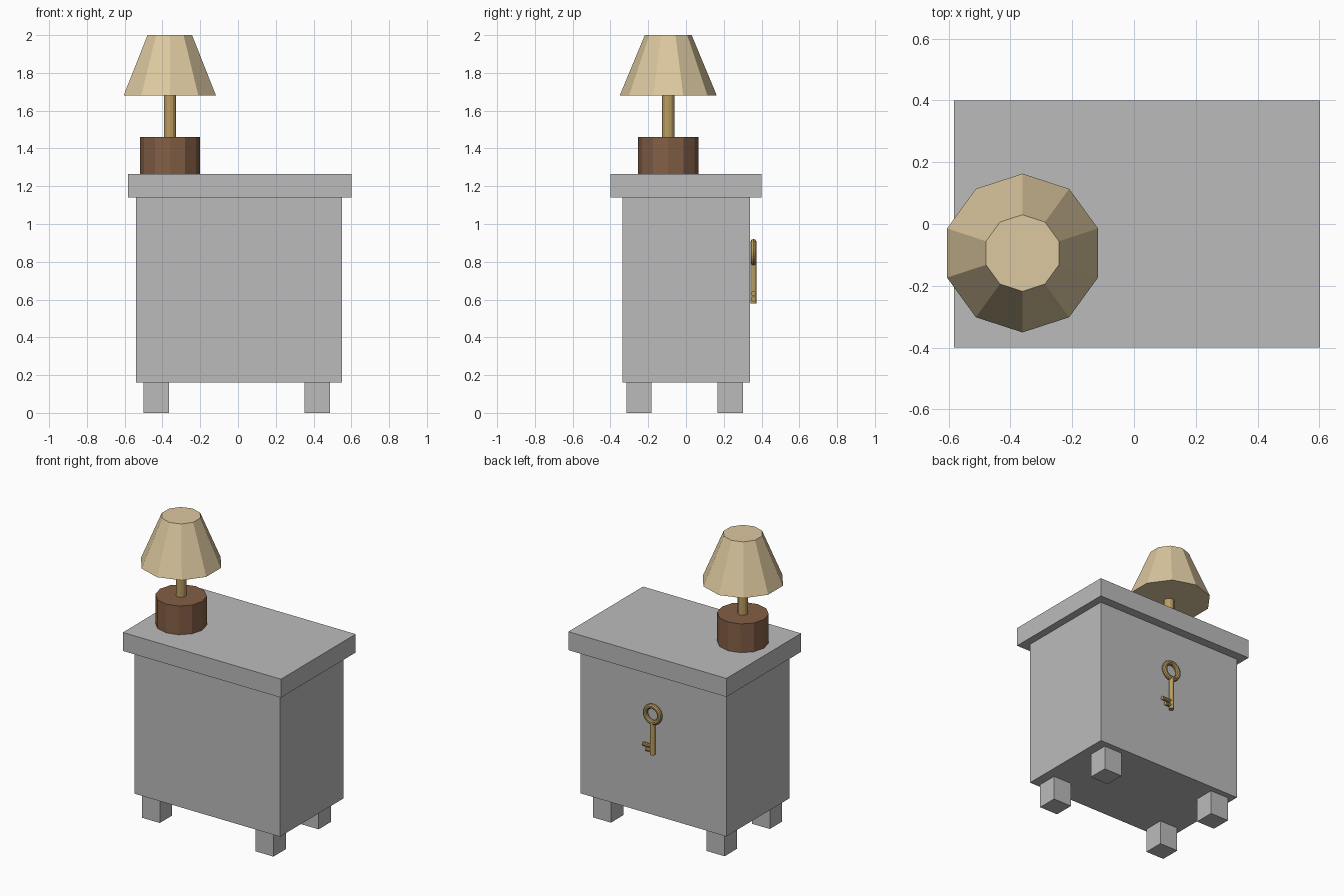
import bpy, math
from mathutils import Vector

if "Cube" in bpy.data.objects:
    bpy.data.objects.remove(bpy.data.objects["Cube"])


def material(name, rgb):
    m = bpy.data.materials.new(name)
    m.diffuse_color = (*rgb, 1)
    m.use_nodes = True
    m.node_tree.nodes["Principled BSDF"].inputs["Base Color"].default_value = m.diffuse_color
    return m


GREY = material("grey", (0.50, 0.50, 0.50))
CREAM = material("cream", (0.72, 0.58, 0.35))
BROWN = material("brown", (0.23, 0.115, 0.06))
BRASS = material("brass", (0.50, 0.34, 0.12))


def finish(name, mat):
    ob = bpy.context.object
    ob.name = name
    ob.data.materials.append(mat)
    return ob


def box(name, lo, hi, mat):
    lo, hi = Vector(lo), Vector(hi)
    bpy.ops.mesh.primitive_cube_add(size=1, location=(lo + hi) / 2)
    ob = finish(name, mat)
    ob.scale = hi - lo
    return ob


def frustum(name, sides, r1, r2, x, y, z0, z1, mat):
    bpy.ops.mesh.primitive_cone_add(vertices=sides, radius1=r1, radius2=r2,
                                    depth=z1 - z0, location=(x, y, (z0 + z1) / 2))
    return finish(name, mat)


# Cabinet
box("cabinet_body", (-0.54, -0.337, 0.16), (0.551, 0.34, 1.14), GREY)
box("cabinet_top", (-0.583, -0.4, 1.14), (0.602, 0.4, 1.265), GREY)
for sx, x in (("left", -0.5), ("right", 0.352)):
    for sy, y in (("front", -0.316), ("back", 0.168)):
        box(f"{sy}_{sx}_leg", (x, y, 0), (x + 0.135, y + 0.133, 0.16), GREY)

# Lamp
LX, LY = -0.361, -0.094
frustum("lamp_base", 12, 0.159, 0.159, LX, LY, 1.265, 1.46, BROWN)
frustum("lamp_stem", 12, 0.032, 0.032, LX, LY, 1.46, 1.685, BRASS)
frustum("lamp_shade", 10, 0.257, 0.124, LX, LY, 1.68, 2.0, CREAM)

# Key hung on the back
KY = 0.357
bpy.ops.mesh.primitive_torus_add(major_segments=24, minor_segments=10,
                                 major_radius=0.054, minor_radius=0.016,
                                 location=(0, KY, 0.85), rotation=(math.pi / 2, 0, 0))
finish("key_ring", BRASS)
frustum("key_shaft", 12, 0.016, 0.016, 0, KY, 0.578, 0.80, BRASS)
for name, z, length in (("upper_key_bit", 0.632, 0.073), ("lower_key_bit", 0.603, 0.048)):
    bpy.ops.mesh.primitive_cylinder_add(vertices=10, radius=0.013, depth=length,
                                        location=(length / 2, KY, z),
                                        rotation=(0, math.pi / 2, 0))
    finish(name, BRASS)
